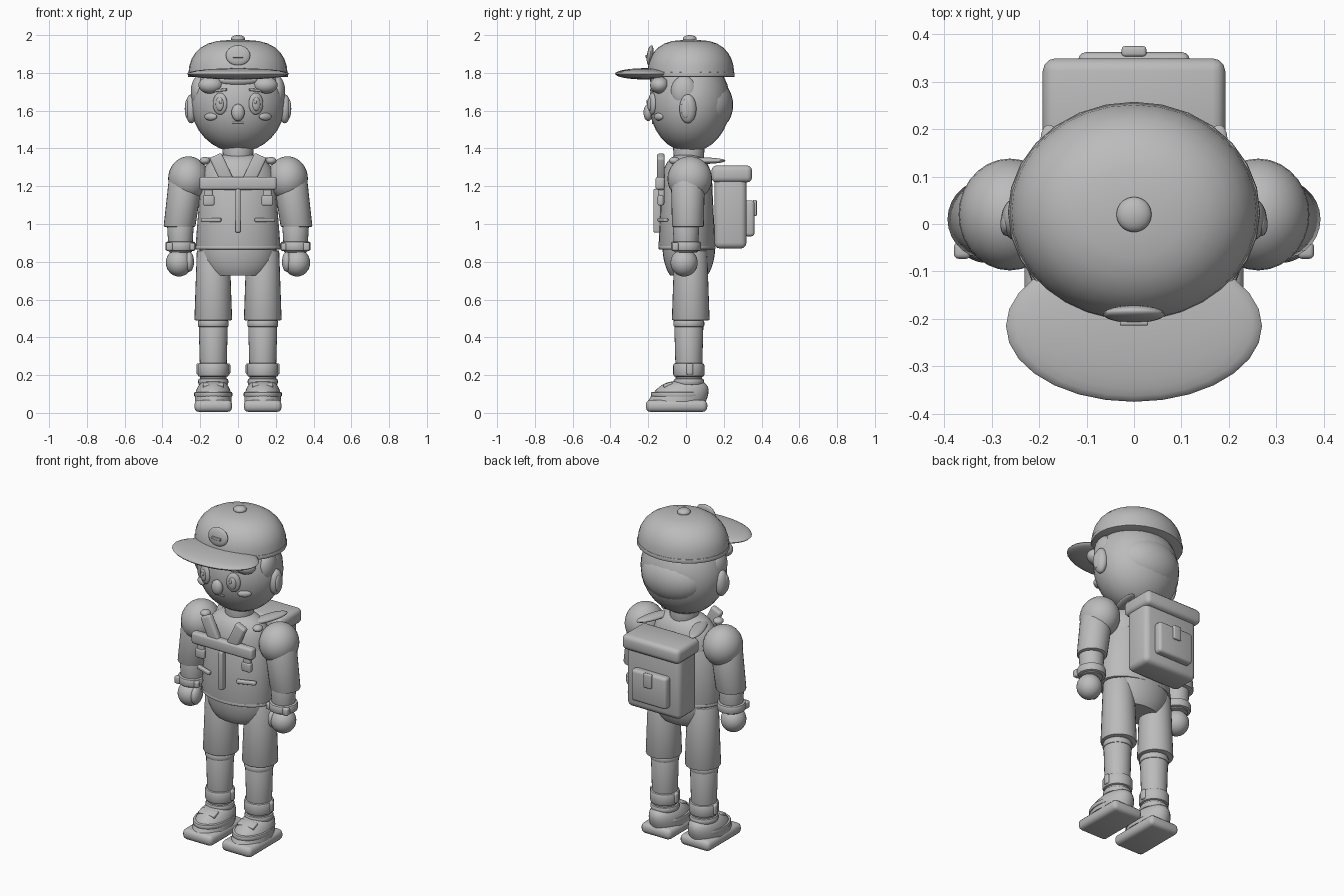
import bpy
import bmesh
from math import sin, cos, pi, sqrt, atan2, degrees, radians
from mathutils import Vector, Matrix, Euler

default_cube = bpy.data.objects.get("Cube")
if default_cube:
    bpy.data.objects.remove(default_cube, do_unlink=True)

grey = (.5, .5, .5, 1)
material = bpy.data.materials.new("plain grey")
material.use_nodes = True
material.diffuse_color = grey
material.node_tree.nodes["Principled BSDF"].inputs["Base Color"].default_value = grey

HEAD_CENTER = Vector((0, .02, 1.64))
HEAD_RADII = Vector((.25, .215, .26))
UPRIGHT = (0, 0, 0)


def finish(name, bm, at, turn=UPRIGHT):
    """Place the mesh, shade it and link it as an object."""
    rotation = Euler([radians(angle) for angle in turn]).to_matrix().to_4x4()
    bmesh.ops.transform(bm, matrix=Matrix.Translation(at) @ rotation, verts=bm.verts)
    bmesh.ops.recalc_face_normals(bm, faces=bm.faces)
    mesh = bpy.data.meshes.new(name)
    bm.to_mesh(mesh)
    bm.free()
    mesh.materials.append(material)
    part = bpy.data.objects.new(name, mesh)
    bpy.context.collection.objects.link(part)
    bpy.ops.object.select_all(action="DESELECT")
    part.select_set(True)
    bpy.context.view_layer.objects.active = part
    bpy.ops.object.shade_smooth_by_angle(angle=radians(35))


def ball(name, at, radii, turn=UPRIGHT):
    bm = bmesh.new()
    bmesh.ops.create_uvsphere(bm, u_segments=28, v_segments=16, radius=1)
    bmesh.ops.scale(bm, vec=radii, verts=bm.verts)
    finish(name, bm, at, turn)


def box(name, at, size, turn=UPRIGHT, roundness=.3):
    """A box whose edges are rounded by a share of its thinnest side."""
    bm = bmesh.new()
    bmesh.ops.create_cube(bm, size=1)
    bmesh.ops.scale(bm, vec=size, verts=bm.verts)
    bmesh.ops.bevel(bm, geom=bm.edges[:], offset=roundness * min(size),
                    segments=3, profile=.5, affect="EDGES")
    finish(name, bm, at, turn)


def limb(name, at, low, high, height, depth=1, lean=0, rim=.006):
    """An upright tapered tube standing on its base point, with rounded rims."""
    bm = bmesh.new()
    bmesh.ops.create_cone(bm, cap_ends=True, segments=28, radius1=low, radius2=high, depth=height)
    rims = [edge for edge in bm.edges if any(len(face.verts) > 4 for face in edge.link_faces)]
    bmesh.ops.bevel(bm, geom=rims, offset=rim, segments=2, profile=.5, affect="EDGES")
    for vert in bm.verts:
        vert.co.z += height / 2
        vert.co.x += lean * vert.co.z / height
        vert.co.y *= depth
    finish(name, bm, at)


def dome(name, at, radii, height, fullness=.65, reach=.97, lean=0):
    """Stacked ellipses that close in along a rounded profile; negative height hangs down."""
    bm = bmesh.new()
    sides, steps = 32, 7
    loops = []
    for step in range(steps + 1):
        angle = reach * step / steps * pi / 2
        shrink, rise = cos(angle) ** fullness, sin(angle)
        loops.append([bm.verts.new((radii[0] * shrink * cos(2 * pi * i / sides),
                                    radii[1] * shrink * sin(2 * pi * i / sides) + lean * rise,
                                    height * rise)) for i in range(sides)])
    for lower, upper in zip(loops, loops[1:]):
        for i in range(sides):
            bm.faces.new((lower[i - 1], lower[i], upper[i], upper[i - 1]))
    bm.faces.new(loops[0])
    bm.faces.new(loops[-1])
    finish(name, bm, at)


def pair(make, name, at, *details, turn=UPRIGHT, **options):
    """Build a part on the model's left and mirror it to the right."""
    x, y, z = at
    pitch, roll, yaw = turn
    if make in (ball, box):
        make("left_" + name, at, *details, turn=turn, **options)
        make("right_" + name, (-x, y, z), *details, turn=(pitch, -roll, -yaw), **options)
    else:
        lean = options.pop("lean", 0)
        mirrored = -lean if make is limb else lean
        make("left_" + name, at, *details, lean=lean, **options)
        make("right_" + name, (-x, y, z), *details, lean=mirrored, **options)


def on_face(make, name, x, z, size, lift=0, roll=0):
    """Mirror a feature that lies on the front of the head and faces outward."""
    across, up = x / HEAD_RADII.x, (z - HEAD_CENTER.z) / HEAD_RADII.z
    out = sqrt(1 - across ** 2 - up ** 2)
    yaw = degrees(atan2(across / HEAD_RADII.x, out / HEAD_RADII.y))
    y = HEAD_CENTER.y - HEAD_RADII.y * out - lift
    pair(make, name, (x, y, z), size, turn=(0, roll, yaw))


# Head, hair and face
ball("head", HEAD_CENTER, HEAD_RADII)
limb("neck", (0, .015, 1.3), .075, .085, .12)
ball("back_hair", (0, .11, 1.63), (.2, .14, .15))
ball("middle_fringe", (0, -.135, 1.76), (.11, .055, .035))
pair(ball, "fringe", (.145, -.14, 1.735), (.065, .05, .045))
pair(ball, "sideburn", (.205, -.01, 1.7), (.045, .07, .085))
pair(ball, "ear", (.247, .01, 1.61), (.033, .045, .077))
pair(ball, "inner_ear", (.27, 0, 1.61), (.012, .025, .05))
on_face(ball, "eye", .095, 1.637, (.04, .018, .058))
on_face(ball, "iris", .097, 1.635, (.022, .012, .036), lift=.014)
on_face(ball, "pupil", .092, 1.648, (.008, .006, .012), lift=.024)
on_face(box, "brow", .095, 1.708, (.075, .02, .014), roll=6)
on_face(ball, "cheek", .145, 1.568, (.038, .016, .02))
ball("nose", (0, -.2, 1.59), (.035, .025, .045))
box("mouth", (0, -.175, 1.535), (.06, .012, .01))

# Cap
dome("cap_crown", (0, .025, 1.8), (.262, .23), .175)
limb("cap_band", (0, .025, 1.778), .266, .266, .026, depth=.875)
ball("cap_button", (0, .02, 1.98), (.037, .037, .02))
ball("cap_visor", (0, -.215, 1.795), (.27, .16, .03))
ball("cap_badge", (0, -.19, 1.893), (.065, .017, .054), turn=(-8, 0, 0))
box("badge_bar", (0, -.208, 1.888), (.06, .012, .016))

# Jacket and hips
limb("jacket_body", (0, .005, .88), .225, .2, .32, depth=.67)
dome("jacket_yoke", (0, .005, 1.195), (.2, .135), .175, fullness=.6)
limb("jacket_hem", (0, .005, .865), .228, .228, .02, depth=.66)
dome("hips", (0, .015, .89), (.205, .14), -.2, reach=.6)
box("jacket_zip", (0, -.153, 1.07), (.026, .04, .23))
pair(box, "pocket_tab", (.142, -.122, 1.022), (.11, .024, .022), turn=(0, 0, 20))

# Harness
box("chest_strap", (0, -.137, 1.215), (.41, .05, .07))
pair(box, "lapel_strap", (.085, -.133, 1.288), (.07, .04, .165), turn=(0, 25, 0))
pair(ball, "shoulder_strap", (.145, .09, 1.335), (.038, .125, .017), turn=(0, 0, -18))
pair(ball, "strap_ring", (.175, -.06, 1.335), (.028, .03, .02))
pair(box, "hanging_strap", (.155, -.13, 1.15), (.045, .03, .1))
pair(box, "strap_buckle", (.155, -.135, 1.125), (.06, .03, .055))

# Backpack
box("pack_body", (0, .235, 1.08), (.36, .17, .42), roundness=.18)
box("pack_flap", (0, .242, 1.265), (.385, .215, .09))
box("pack_pocket", (0, .335, 1.03), (.235, .055, .19))
box("pack_buckle", (0, .364, 1.085), (.052, .022, .085))

# Arms and hands
ARM = .305
pair(ball, "shoulder", (.262, .02, 1.24), (.108, .118, .118))
pair(limb, "sleeve", (.31, .01, .985), .084, .09, .265, lean=-.035)
pair(limb, "forearm", (ARM, 0, .85), .062, .072, .17)
pair(limb, "wrist_band", (ARM, 0, .857), .08, .08, .05, rim=.012)
pair(box, "wrist_buckle", (.362, -.056, .88), (.036, .035, .045))
pair(box, "inner_wrist_buckle", (.242, -.048, .88), (.03, .03, .04))
pair(ball, "hand", (.312, -.01, .795), (.07, .072, .073))
pair(ball, "thumb", (.258, -.03, .8), (.025, .04, .053))

# Legs
LEG = .131
pair(limb, "shorts", (LEG, .025, .49), .1, .087, .37)
pair(limb, "shin", (LEG, .015, .14), .068, .078, .36)
pair(limb, "sock_top", (LEG, .015, .454), .082, .082, .036, rim=.01)
pair(limb, "ankle_band", (LEG, .015, .19), .083, .083, .075, rim=.015)
for where, shift in (("outer", .075), ("inner", -.075)):
    pair(box, where + "_ankle_buckle", (LEG + shift, .02, .232), (.03, .035, .06))

# Shoes
pair(box, "sole", (LEG, -.05, .037), (.2, .325, .064), roundness=.4)
pair(dome, "shoe", (LEG, -.048, .06), (.098, .153), .11, fullness=.5, reach=.85, lean=.05)
pair(limb, "shoe_trim", (LEG, -.04, .085), .101, .101, .026, depth=1.45)
pair(limb, "shoe_collar", (LEG, .015, .147), .08, .08, .036, rim=.012)
pair(box, "shoe_strap", (LEG, -.095, .148), (.11, .05, .022), turn=(18, 0, 0))
